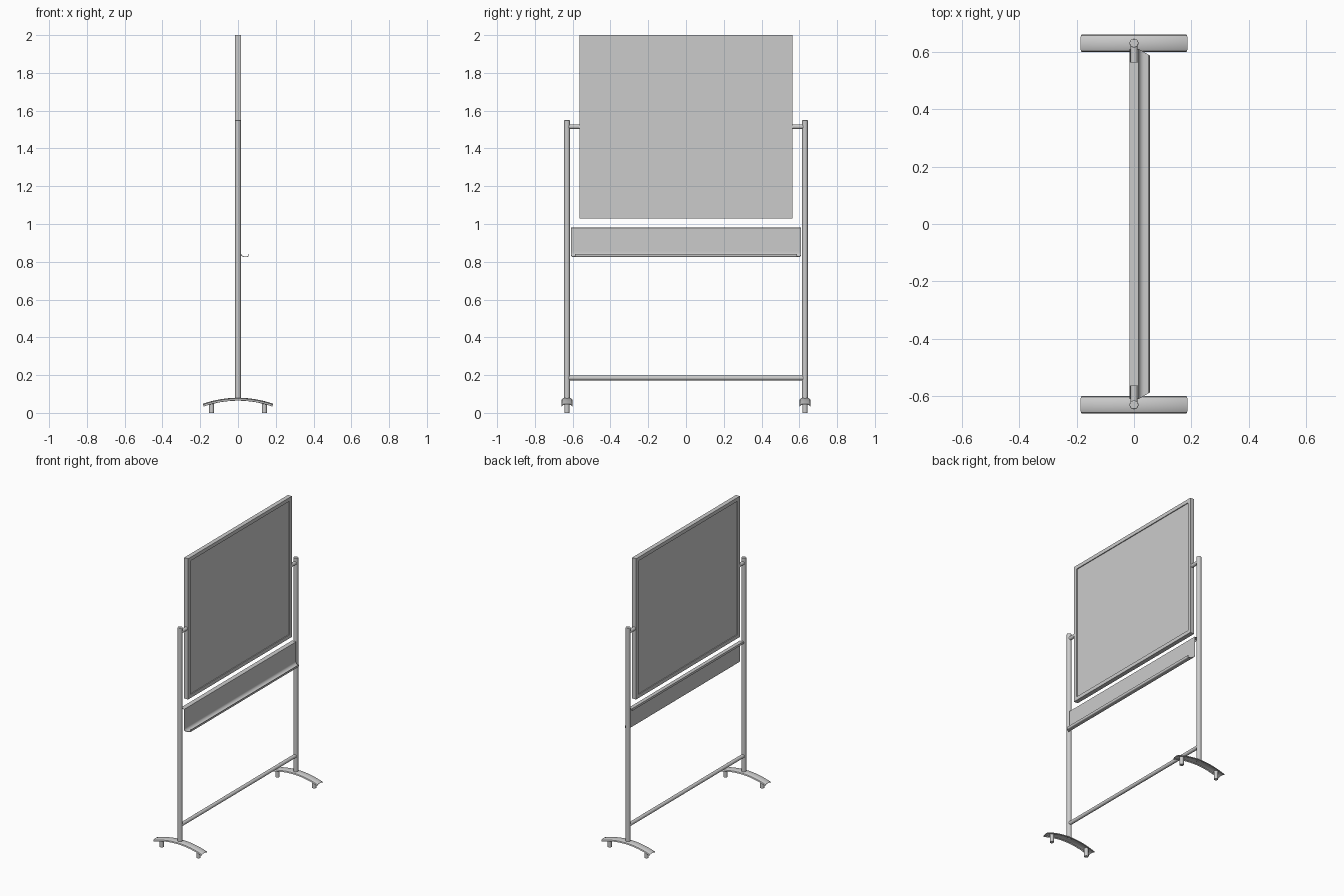
import bpy, bmesh, math
from math import radians, sin, cos

if "Cube" in bpy.data.objects:
    bpy.data.objects.remove(bpy.data.objects["Cube"])

POST_Y = 0.63


def make(name, verts, faces, smooth=None):
    me = bpy.data.meshes.new(name)
    me.from_pydata(verts, [], faces)
    bm = bmesh.new()
    bm.from_mesh(me)
    bmesh.ops.recalc_face_normals(bm, faces=bm.faces)
    bm.to_mesh(me)
    bm.free()
    ob = bpy.data.objects.new(name, me)
    bpy.context.collection.objects.link(ob)
    if smooth:
        shade(ob, smooth)
    return ob


def shade(ob, angle=35):
    bpy.ops.object.select_all(action='DESELECT')
    ob.select_set(True)
    bpy.context.view_layer.objects.active = ob
    bpy.ops.object.shade_smooth_by_angle(angle=radians(angle))


def tube(name, centre, r, length, axis='Z', bevel=0.0):
    rot = (radians(90), 0, 0) if axis == 'Y' else (0, 0, 0)
    bpy.ops.mesh.primitive_cylinder_add(vertices=24, radius=r, depth=length,
                                        location=centre, rotation=rot)
    ob = bpy.context.object
    ob.name = name
    if bevel:
        m = ob.modifiers.new("bevel", 'BEVEL')
        m.width, m.segments = bevel, 2
    shade(ob)
    return ob


def sweep(name, sections, smooth=35):
    """Skin a list of closed sections that share a vertex count."""
    n, k = len(sections[0]), len(sections)
    verts = [v for s in sections for v in s]
    faces = [(i*n+j, i*n+(j+1) % n, (i+1)*n+(j+1) % n, (i+1)*n+j)
             for i in range(k-1) for j in range(n)]
    # strip caps between the outer and inner skin of a thin sheet
    for o in (0, (k-1)*n):
        faces += [(o+j, o+j+1, o+n-2-j, o+n-1-j) for j in range(n//2-1)]
    return make(name, verts, faces, smooth)


def thicken(path, t):
    """Offset an open 2D path to its left and close it into a thin sheet outline."""
    off = []
    for i, (a, b) in enumerate(path):
        p, q = path[max(i-1, 0)], path[min(i+1, len(path)-1)]
        dx, dz = q[0]-p[0], q[1]-p[1]
        l = math.hypot(dx, dz)
        off.append((a-dz/l*t, b+dx/l*t))
    return path + off[::-1]


# Board frame: rectangular ring
rings = []
for x, d in ((-0.015, 0), (0.015, 0), (0.015, 0.025), (-0.015, 0.025)):
    y, lo, hi = 0.565-d, 1.03+d, 2.0-d
    rings.append([(x, -y, lo), (x, y, lo), (x, y, hi), (x, -y, hi)])
make("board_frame", [v for r in rings for v in r],
     [(i*4+j, i*4+(j+1) % 4, (i+1) % 4*4+(j+1) % 4, (i+1) % 4*4+j)
      for i in range(4) for j in range(4)])

# Writing panel, recessed on both sides
bpy.ops.mesh.primitive_cube_add(size=1, location=(0, 0, 1.515))
panel = bpy.context.object
panel.name = "writing_panel"
panel.scale = (0.018, 1.082, 0.922)

# Pen tray: sheet with folded top, curved bottom and lip, tapered at the ends
path = [(-0.012, 0.968), (-0.012, 0.979), (0.013, 0.979), (0.013, 0.858)]
path += [(0.035-0.022*cos(radians(a)), 0.847-0.022*sin(radians(a)))
         for a in range(0, 91, 15)]
path += [(0.049, 0.825)]
path += [(0.049+0.006*sin(radians(a)), 0.831-0.006*cos(radians(a)))
         for a in (30, 60, 90)]
path += [(0.055, 0.841)]
outline = thicken(path, 0.003)


def tray_end(x):
    return 0.609 - max(0, x-0.018)/0.037*0.022


sweep("pen_tray", [[(x, s*tray_end(x), z) for x, z in outline] for s in (-1, 1)])

# Lower cross bar
tube("cross_bar", (0, 0, 0.185), 0.0125, 2*POST_Y-0.01, 'Y')

# Posts, pivots, arched feet and casters on both sides
arch = [(-0.03, -0.014), (-0.027, -0.006), (-0.018, -0.002), (0, 0),
        (0.018, -0.002), (0.027, -0.006), (0.03, -0.014)]
foot_section = thicken(arch, -0.004)
R = 0.56
for side, s in (("left", -1), ("right", 1)):
    y = s*POST_Y
    tube(f"{side}_post", (0, y, 0.812), 0.0155, 1.476, bevel=0.003)
    tube(f"{side}_pivot", (0, s*0.592, 1.515), 0.0125, 0.058, 'Y')
    secs = []
    for i in range(17):
        a = math.asin(0.187/R)*(i/8-1)
        secs.append([((R+dz)*sin(a), y+dy, 0.08-R+(R+dz)*cos(a))
                     for dy, dz in foot_section])
    sweep(f"{side}_foot", secs)
    for end, x in (("front", -0.14), ("back", 0.14)):
        tube(f"{side}_{end}_caster", (x, y, 0.029), 0.013, 0.058)
